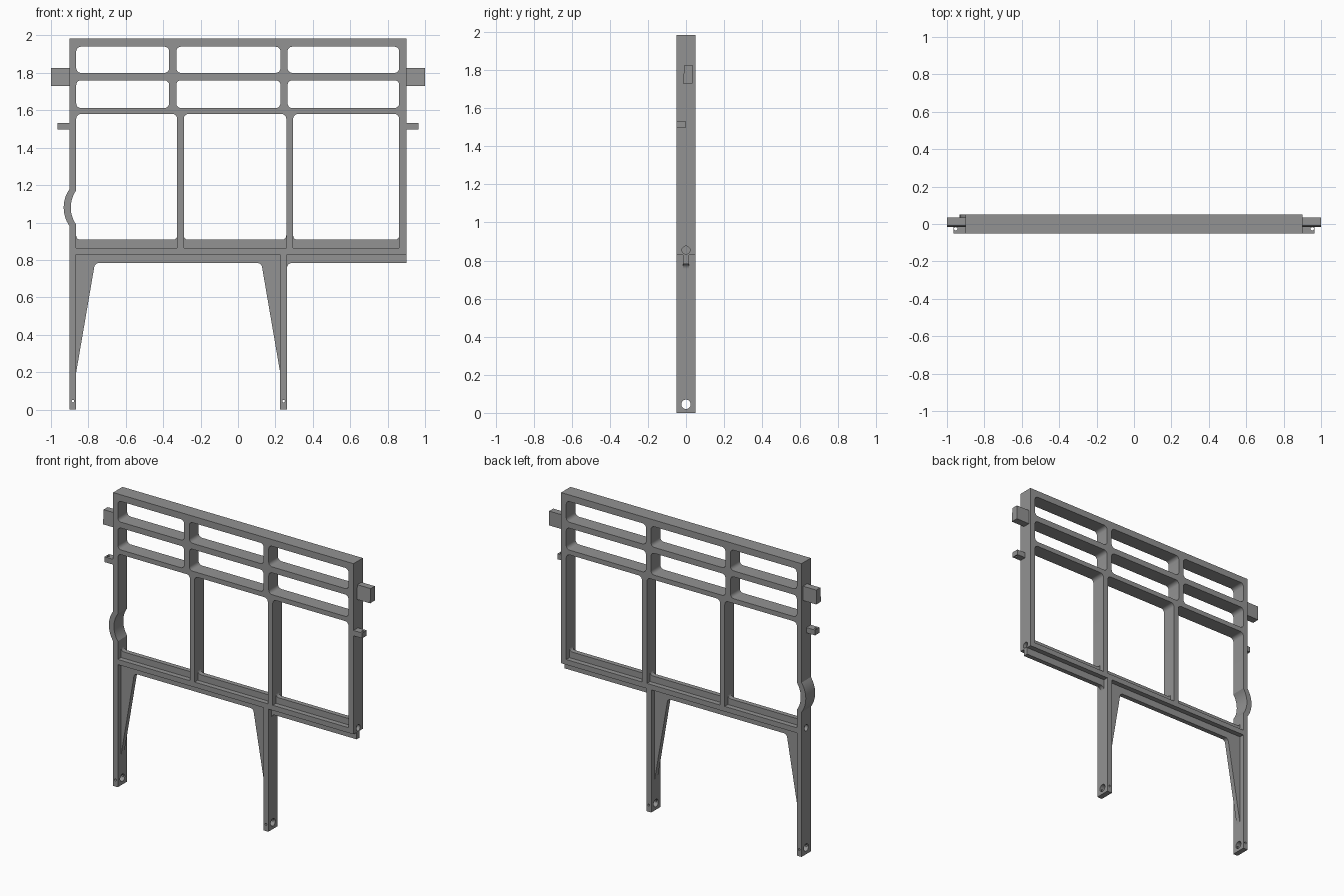
import bpy, bmesh, math
from mathutils import Matrix, Vector

if "Cube" in bpy.data.objects:
    bpy.data.objects.remove(bpy.data.objects["Cube"])

grey = bpy.data.materials.new("mid grey")
grey.diffuse_color = (0.29, 0.29, 0.29, 1)
grey.use_nodes = True
grey.node_tree.nodes["Principled BSDF"].inputs["Base Color"].default_value = grey.diffuse_color

# Plate orientation: the axis along which a flat outline is extruded
AXES = {
    "x": Matrix(((0, 0, 1, 0), (1, 0, 0, 0), (0, 1, 0, 0), (0, 0, 0, 1))),
    "y": Matrix.Rotation(math.pi / 2, 4, "X"),
    "z": Matrix.Identity(4),
}


def rounded(corners, n=5):
    """Outline from (u, v) or (u, v, radius) corners."""
    out = []
    for i, c in enumerate(corners):
        p = Vector(c[:2])
        if len(c) < 3:
            out.append(p)
            continue
        a = (Vector(corners[i - 1][:2]) - p).normalized()
        b = (Vector(corners[(i + 1) % len(corners)][:2]) - p).normalized()
        half = a.angle(b) / 2
        centre = p + (a + b).normalized() * (c[2] / math.sin(half))
        start = p + a * (c[2] / math.tan(half)) - centre
        end = p + b * (c[2] / math.tan(half)) - centre
        sweep = start.angle_signed(end)
        for k in range(n + 1):
            out.append(centre + Matrix.Rotation(-sweep * k / n, 2) @ start)
    return out


def window(x0, x1, z0, z1, r=0.025):
    return rounded([(x0, z0, r), (x1, z0, r), (x1, z1, r), (x0, z1, r)])


def circle(u, v, r, n=20):
    return [(u + r * math.cos(2 * math.pi * k / n),
             v + r * math.sin(2 * math.pi * k / n)) for k in range(n)]


def bump(x, mid, half, depth, n=14):
    """Arc bulging towards -x, listed from top to bottom."""
    r = (half ** 2 + depth ** 2) / (2 * depth)
    a = math.asin(half / r)
    return [(x - depth + r - r * math.cos(t), mid + r * math.sin(t))
            for t in (a - 2 * a * k / n for k in range(n + 1))]


def shade(mesh):
    for p in mesh.polygons:
        p.use_smooth = True
    mesh.set_sharp_from_angle(angle=math.radians(30))


def evaluated_mesh(ob):
    bpy.context.view_layer.update()
    dg = bpy.context.evaluated_depsgraph_get()
    return bpy.data.meshes.new_from_object(ob.evaluated_get(dg))


def plate(name, loops, lo, hi, axis="y"):
    """Solid plate from an outline followed by its holes."""
    cu = bpy.data.curves.new(name, "CURVE")
    cu.dimensions, cu.fill_mode, cu.extrude = "2D", "BOTH", (hi - lo) / 2
    for loop in loops:
        sp = cu.splines.new("POLY")
        sp.points.add(len(loop) - 1)
        for pt, q in zip(sp.points, loop):
            pt.co = (q[0], q[1], 0, 1)
        sp.use_cyclic_u = True
    tmp = bpy.data.objects.new(name, cu)
    bpy.context.collection.objects.link(tmp)
    mesh = evaluated_mesh(tmp)
    bpy.data.objects.remove(tmp)
    shift = {"x": ((lo + hi) / 2, 0, 0), "y": (0, (lo + hi) / 2, 0),
             "z": (0, 0, (lo + hi) / 2)}[axis]
    bm = bmesh.new()
    bm.from_mesh(mesh)
    bm.transform(Matrix.Translation(shift) @ AXES[axis])
    bmesh.ops.remove_doubles(bm, verts=bm.verts, dist=1e-5)
    bmesh.ops.recalc_face_normals(bm, faces=bm.faces)
    bm.to_mesh(mesh)
    bm.free()
    mesh.materials.clear()
    mesh.materials.append(grey)
    shade(mesh)
    ob = bpy.data.objects.new(name, mesh)
    bpy.context.collection.objects.link(ob)
    return ob


def drill(ob, u, v, r, lo, hi, axis):
    cutter = plate("drill", [circle(u, v, r)], lo, hi, axis)
    mod = ob.modifiers.new("hole", "BOOLEAN")
    mod.operation, mod.object, mod.solver = "DIFFERENCE", cutter, "EXACT"
    mesh = evaluated_mesh(ob)
    ob.modifiers.clear()
    ob.data = mesh
    bpy.data.objects.remove(cutter)
    shade(mesh)


D = 0.05       # half depth of the frame
WEB = 0.016    # half thickness of the thin webs
BAYS = [(-0.865, -0.325), (-0.29, 0.258), (0.295, 0.862)]
TOP_BAYS = [(-0.865, -0.368), (-0.33, 0.227), (0.265, 0.862)]

# Full-depth frame: border, bars, lower ledge and both legs
outline = [(-0.9, 0), (-0.865, 0), (-0.865, 0.83), (0.225, 0.83), (0.225, 0),
           (0.262, 0), (0.262, 0.83), (0.9, 0.83), (0.9, 1.985), (-0.9, 1.985)]
outline += bump(-0.9, 1.08, 0.10, 0.032)
loops = [outline]
for x0, x1 in TOP_BAYS:
    loops += [window(x0, x1, 1.80, 1.94), window(x0, x1, 1.612, 1.76)]
for x0, x1 in BAYS:
    hole = rounded([(x0, 0.865), (x1, 0.865), (x1, 1.58, 0.025), (x0, 1.58, 0.025)])
    if x0 < -0.8:
        hole += bump(x0, 1.08, 0.092, 0.029)
    loops.append(hole)
frame = plate("frame_and_legs", loops, -D, D)

# Leg holes and shallow sockets in the side posts
for x in (-0.8825, 0.2435):
    drill(frame, 0, 0.045, 0.025, x - 0.04, x + 0.04, "x")
    drill(frame, x, 0.045, 0.007, -0.1, 0.1, "y")
for s in (-1, 1):
    drill(frame, 0, 0.855, 0.021, min(s * 0.876, s * 0.95), max(s * 0.876, s * 0.95), "x")

# Thin web under the ledge, with the tapered leg gussets
plate("lower_web", [rounded([
    (-0.88, 0.2), (-0.865, 0.2), (-0.765, 0.783, 0.025), (0.125, 0.783, 0.025),
    (0.225, 0.2), (0.24, 0.2), (0.24, 0.74), (0.262, 0.74), (0.262, 0.783, 0.025),
    (0.9, 0.783), (0.9, 0.83), (-0.88, 0.83)])], -WEB, WEB)

# Thin web standing on the ledge in every bay
for x0, x1 in BAYS:
    plate("upper_web", [rounded([
        (x0 - 0.008, 0.86), (x1 + 0.008, 0.86), (x1 + 0.008, 0.95), (x1, 0.95),
        (x1, 0.908, 0.022), (x0, 0.908, 0.022), (x0, 0.95), (x0 - 0.008, 0.95)])],
        -WEB, WEB)

# Side tabs: large wedge block and small drilled lug
for s in (-1, 1):
    plate("large_tab", [[(-0.015, 1.73), (0.035, 1.73), (0.035, 1.827), (-0.009, 1.827)]],
          min(s * 0.9, s), max(s * 0.9, s), "x")
    plate("small_lug", [[(s * 0.9, -0.05), (s * 0.965, -0.05), (s * 0.965, -0.002),
                         (s * 0.9, -0.002)], circle(s * 0.953, -0.026, 0.009, 12)],
          1.497, 1.533, "z")
